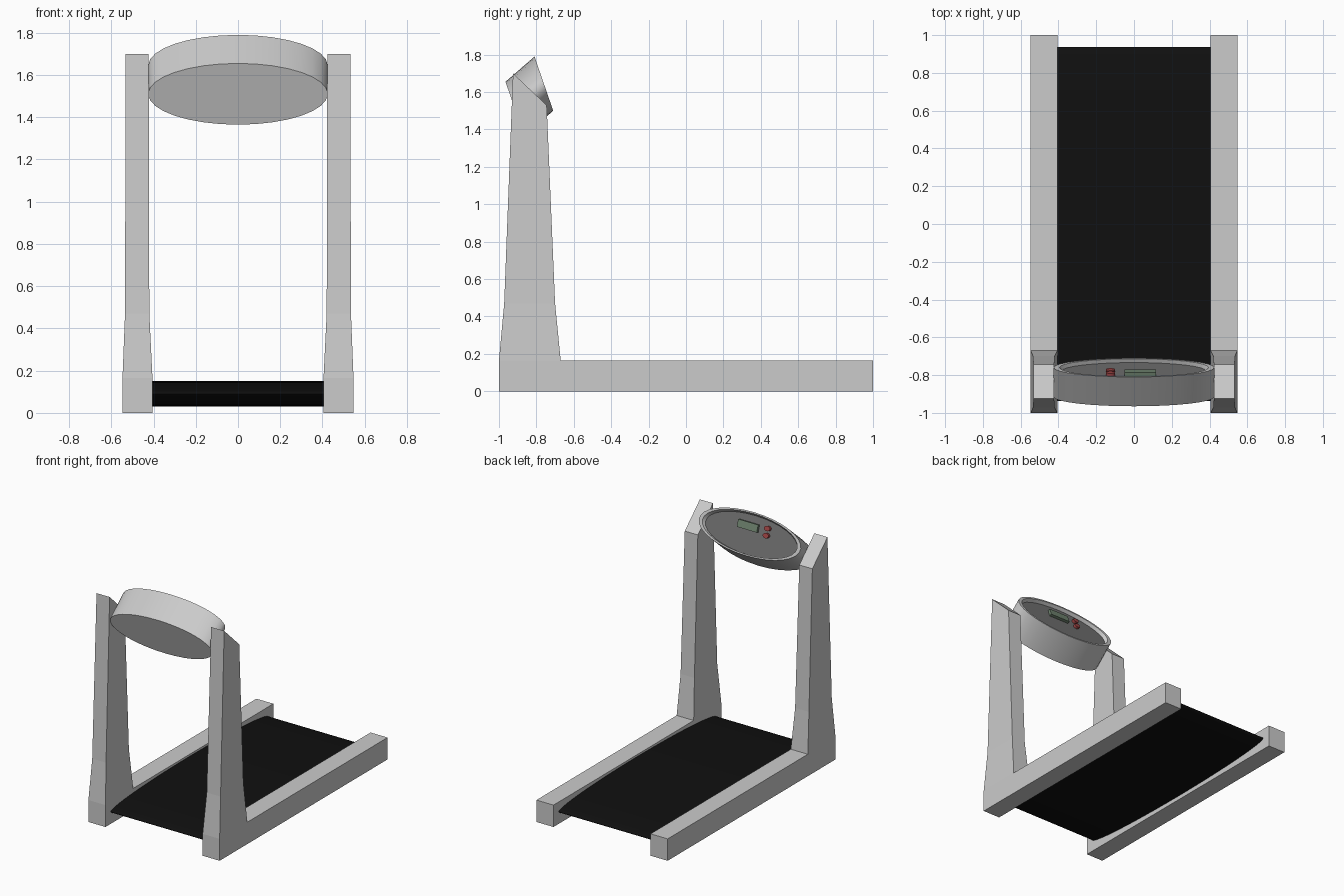
import bpy, bmesh
from math import cos, sin, tau, radians
from mathutils import Vector, Matrix

if "Cube" in bpy.data.objects:
    bpy.data.objects.remove(bpy.data.objects["Cube"])


def material(name, rgb):
    m = bpy.data.materials.new(name)
    m.diffuse_color = (*rgb, 1)
    m.use_nodes = True
    m.node_tree.nodes["Principled BSDF"].inputs["Base Color"].default_value = m.diffuse_color
    return m


def finish(name, bm, mat=None, smooth=False):
    bmesh.ops.recalc_face_normals(bm, faces=bm.faces)
    me = bpy.data.meshes.new(name)
    bm.to_mesh(me)
    bm.free()
    if smooth:
        me.shade_smooth()
        me.set_sharp_from_angle(angle=radians(35))
    if mat:
        me.materials.append(mat)
    ob = bpy.data.objects.new(name, me)
    bpy.context.collection.objects.link(ob)
    return ob


def loft(name, rings, mat=None, cap_start=True, cap_end=True):
    """Skin a list of point rings."""
    bm = bmesh.new()
    loops = [[bm.verts.new(p) for p in r] for r in rings]
    n = len(loops[0])
    for a, b in zip(loops, loops[1:]):
        for i in range(n):
            j = (i + 1) % n
            bm.faces.new((a[i], a[j], b[j], b[i]))
    if cap_start:
        bm.faces.new(loops[0][::-1])
    if cap_end:
        bm.faces.new(loops[-1])
    return finish(name, bm, mat, smooth=True)


black = material("belt_black", (0.005, 0.005, 0.005))
dark = material("panel_dark", (0.17, 0.17, 0.17))
green = material("screen_green", (0.16, 0.23, 0.16))
red = material("button_red", (0.35, 0.06, 0.06))

# Side frame: rail and tapered upright in one piece (y, z, inner x, outer x)
profile = [(-1, 0, .405, .547), (1, 0, .405, .547), (1, .165, .405, .547),
           (-.67, .165, .405, .547), (-.70, .47, .42, .535),
           (-.745, 1.53, .423, .532), (-.925, 1.70, .423, .532),
           (-.972, .47, .42, .535), (-1, .165, .405, .547)]
bm = bmesh.new()
inner = [bm.verts.new((p[2], p[0], p[1])) for p in profile]
outer = [bm.verts.new((p[3], p[0], p[1])) for p in profile]
for i in range(9):
    j = (i + 1) % 9
    bm.faces.new((inner[i], inner[j], outer[j], outer[i]))
for side in (inner, outer):
    for ids in ((0, 1, 2, 3, 8), (8, 3, 4, 7), (7, 4, 5, 6)):
        bm.faces.new([side[k] for k in ids])
frame = finish("side_frame", bm)
frame.modifiers.new("mirror", 'MIRROR')

# Running belt: flattened cylinder across the rails
N = 64
loft("running_belt",
     [[(x, .938 * cos(tau * i / N), .09 + .06 * sin(tau * i / N)) for i in range(N)]
      for x in (-.405, .405)], black)

# Console: slanted oval drum with recessed face
C = Vector((0, -.76, 1.645))        # centre of the front rim
V = Vector((0, -.05, .145))         # half height of the face
D = Vector((0, .155, .135))         # drum depth direction
U = Vector((.425, 0, 0))


def oval(scale, depth, n=32):
    return [C + D * depth + (U * cos(tau * i / n) + V * sin(tau * i / n)) * scale
            for i in range(n)]


loft("console_body", [oval(1, -1), oval(1, 0), oval(.93, 0), oval(.90, -.12)],
     cap_end=False)
loft("console_panel", [oval(.90, -.12)], dark, cap_start=False)

# Screen and buttons sit on the recessed panel
up = V.normalized()
right = Vector((1, 0, 0))
normal = up.cross(right) * -1
if normal.y < 0:
    normal = -normal
base = C - D * .12


def on_panel(x, v, h):
    return base + right * x + up * v + normal * h


loft("console_screen",
     [[on_panel(.033 + sx * .083, .058 + sv * .027, h)
       for sx, sv in ((-1, -1), (1, -1), (1, 1), (-1, 1))] for h in (-.005, .02)], green)

for k, v in enumerate((.028, .078)):
    loft(f"console_button_{k + 1}",
         [[on_panel(-.125 + .024 * cos(tau * i / 20), v + .018 * sin(tau * i / 20), h)
           for i in range(20)] for h in (-.005, .02)], red)
